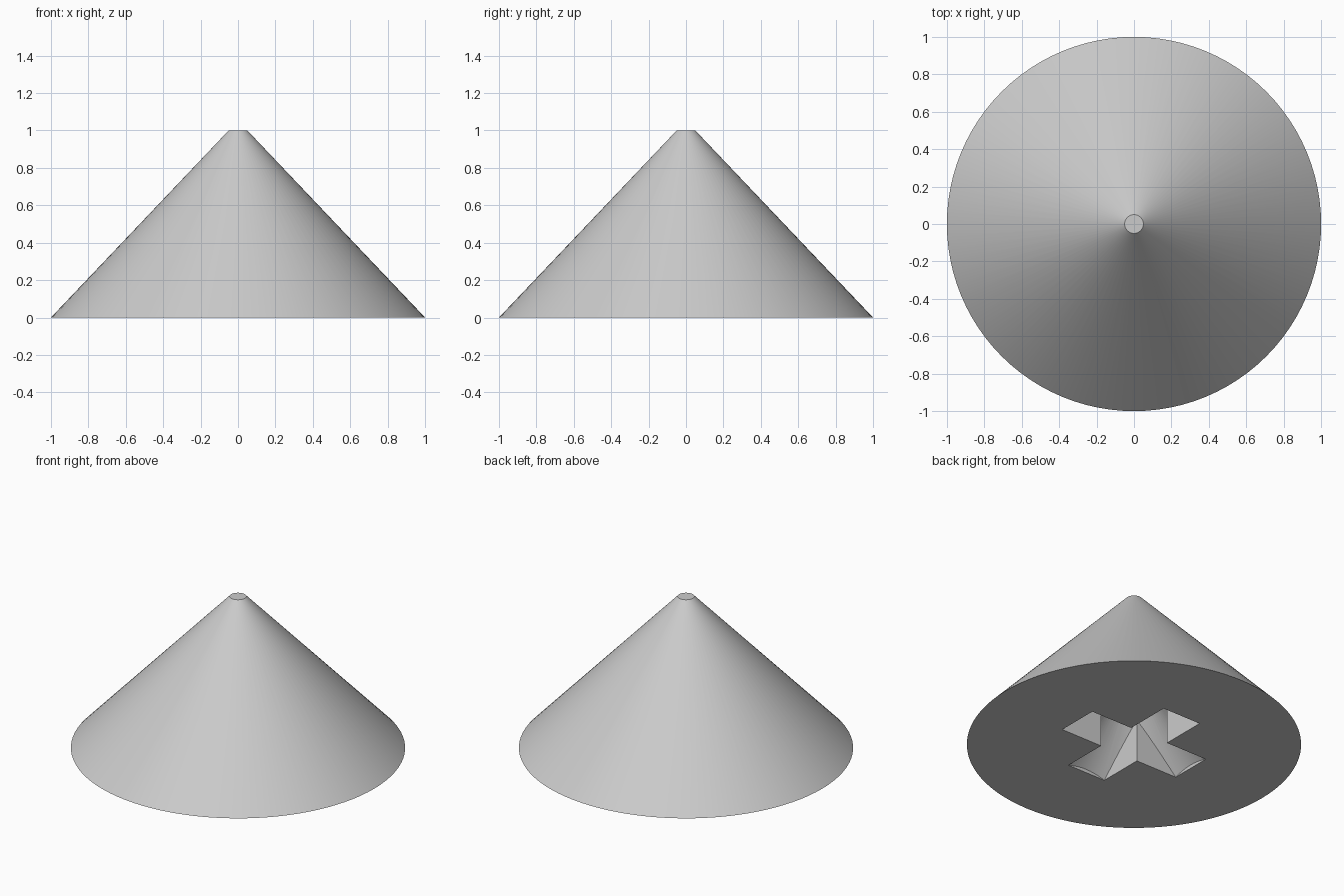
import bpy
import bmesh
from math import radians
from mathutils import Matrix, Vector

if "Cube" in bpy.data.objects:
    bpy.data.objects.remove(bpy.data.objects["Cube"], do_unlink=True)

SIDES = 96
TIP = 0.05            # tip radius of the cone, whose base radius and height are 1
ARM, HALF = 0.443, 0.14   # cross recess: arm length and half width
REACH = Vector((ARM, HALF)).length   # base radius of the tapered recess


def make_object(name, bm):
    bmesh.ops.recalc_face_normals(bm, faces=bm.faces)
    mesh = bpy.data.meshes.new(name)
    bm.to_mesh(mesh)
    bm.free()
    obj = bpy.data.objects.new(name, mesh)
    bpy.context.collection.objects.link(obj)
    return obj


def frustum(name, r_low, r_high, z_low, z_high):
    bm = bmesh.new()
    bmesh.ops.create_cone(bm, cap_ends=True, segments=SIDES, radius1=r_low,
                          radius2=r_high, depth=z_high - z_low,
                          matrix=Matrix.Translation((0, 0, (z_low + z_high) / 2)))
    return make_object(name, bm)


def cross_prism(name, z_low, z_high):
    bm = bmesh.new()
    verts = []
    for quarter in range(4):
        turn = Matrix.Rotation(radians(90 * quarter), 3, "Z")
        for x, y in ((ARM, -HALF), (ARM, HALF), (HALF, HALF)):
            verts.append(bm.verts.new(turn @ Vector((x, y, z_low))))
    face = bm.faces.new(verts)
    grown = bmesh.ops.extrude_face_region(bm, geom=[face])["geom"]
    bmesh.ops.translate(bm, vec=(0, 0, z_high - z_low),
                        verts=[v for v in grown if isinstance(v, bmesh.types.BMVert)])
    return make_object(name, bm)


def apply_boolean(target, tool, operation):
    mod = target.modifiers.new(operation.title(), "BOOLEAN")
    mod.operation, mod.object, mod.solver = operation, tool, "EXACT"
    bpy.ops.object.select_all(action="DESELECT")
    bpy.context.view_layer.objects.active = target
    target.select_set(True)
    bpy.ops.object.modifier_apply(modifier=mod.name)
    bpy.data.objects.remove(tool, do_unlink=True)


# Cone body with a small flat tip
body = frustum("cone_body", 1, TIP, 0, 1)

# Cross recess, tapered parallel to the body, cut into the underside
below = 0.1
cutter = frustum("recess_cutter", REACH + below * (1 - TIP), REACH * TIP, -below, REACH)
apply_boolean(cutter, cross_prism("cross_cutter", -below / 2, 0.6), "INTERSECT")
apply_boolean(body, cutter, "DIFFERENCE")

# Single grey finish
grey = bpy.data.materials.new("light_grey")
grey.use_nodes = True
color = (0.6, 0.6, 0.6, 1)
grey.diffuse_color = color
grey.node_tree.nodes["Principled BSDF"].inputs["Base Color"].default_value = color
body.data.materials.clear()
body.data.materials.append(grey)

bpy.ops.object.select_all(action="DESELECT")
bpy.context.view_layer.objects.active = body
body.select_set(True)
bpy.ops.object.shade_smooth_by_angle(angle=radians(20))
